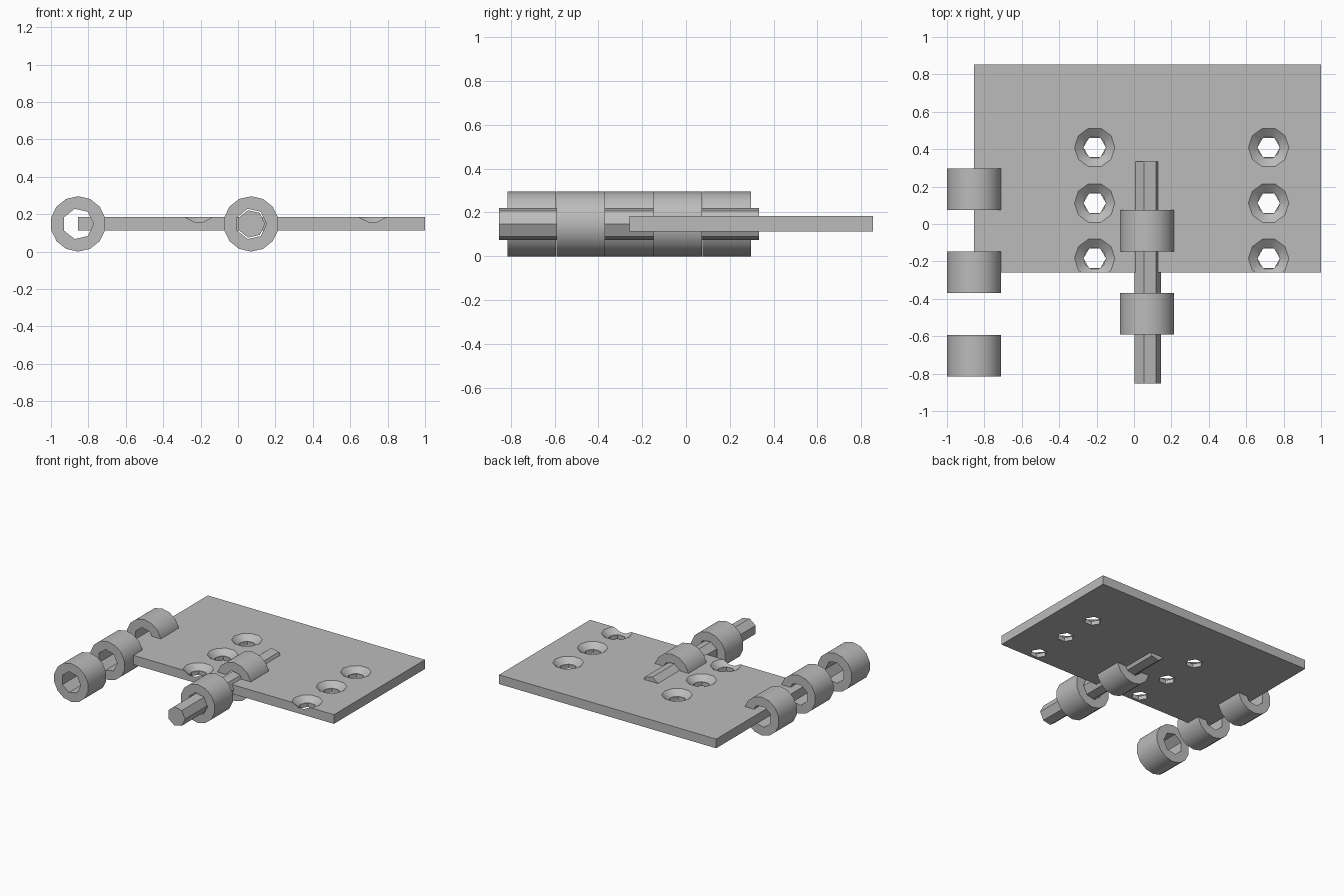
import bpy, bmesh
from math import pi, cos, sin, radians

cube = bpy.data.objects.get("Cube")
if cube:
    bpy.data.objects.remove(cube, do_unlink=True)

steel = bpy.data.materials.new("grey_steel")
steel.use_nodes = True
GREY = (0.5, 0.5, 0.5, 1)
steel.diffuse_color = GREY
steel.node_tree.nodes["Principled BSDF"].inputs["Base Color"].default_value = GREY


def finish(name, bm):
    bmesh.ops.recalc_face_normals(bm, faces=bm.faces)
    mesh = bpy.data.meshes.new(name)
    bm.to_mesh(mesh)
    bm.free()
    mesh.materials.append(steel)
    obj = bpy.data.objects.new(name, mesh)
    bpy.context.collection.objects.link(obj)
    return obj


def prism(name, sides, rings, centre, axis="y", phase=0):
    """Closed polygonal solid through (radius, position) rings along y or z."""
    bm = bmesh.new()
    loops = []
    for r, p in rings:
        loop = []
        for i in range(sides):
            a = phase + 2 * pi * i / sides
            u, v = centre[0] + r * cos(a), centre[1] + r * sin(a)
            loop.append(bm.verts.new((u, p, v) if axis == "y" else (u, v, p)))
        loops.append(loop)
    for low, high in zip(loops, loops[1:]):
        for i in range(sides):
            j = (i + 1) % sides
            bm.faces.new((low[i], low[j], high[j], high[i]))
    bm.faces.new(loops[0])
    bm.faces.new(loops[-1])
    return finish(name, bm)


def cut(obj, cutter):
    mod = obj.modifiers.new("cut", "BOOLEAN")
    mod.operation = "DIFFERENCE"
    mod.solver = "EXACT"
    mod.object = cutter
    bpy.context.view_layer.objects.active = obj
    bpy.ops.object.modifier_apply(modifier=mod.name)
    bpy.data.objects.remove(cutter, do_unlink=True)


def smooth(obj):
    bpy.ops.object.select_all(action="DESELECT")
    obj.select_set(True)
    bpy.context.view_layer.objects.active = obj
    bpy.ops.object.shade_smooth_by_angle(angle=radians(30))


AXIS_Z = 0.148
TOP, BOTTOM = 0.184, 0.113
LEAF_X, PIN_X = -0.855, 0.07
KNUCKLE = 0.222

# flat leaf with countersunk screw holes
bm = bmesh.new()
bmesh.ops.create_cube(bm, size=1)
for v in bm.verts:
    v.co.x = 1.0 if v.co.x > 0 else LEAF_X
    v.co.y = 0.853 if v.co.y > 0 else -0.258
    v.co.z = TOP if v.co.z > 0 else BOTTOM
leaf = finish("hinge_leaf", bm)
for x in (-0.21, 0.72):
    for y in (0.409, 0.112, -0.184):
        cut(leaf, prism("sink_cutter", 10, [(0.06, TOP - 0.04), (0.12, TOP + 0.01)], (x, y), "z"))
        cut(leaf, prism("shaft_cutter", 6, [(0.06, 0), (0.06, 0.3)], (x, y), "z"))
smooth(leaf)

# barrel knuckles, each with a seven-sided bore
for side, x, starts in (("outer", LEAF_X, (0.075, -0.37, -0.815)),
                        ("pinned", PIN_X, (-0.148, -0.592))):
    for n, y in enumerate(starts, 1):
        ring = prism(f"{side}_knuckle_{n}", 14, [(0.148, y), (0.148, y + KNUCKLE)],
                     (x, AXIS_Z), phase=pi / 14)
        cut(ring, prism("bore_cutter", 7, [(0.083, y - 0.1), (0.083, y + KNUCKLE + 0.1)],
                        (x, AXIS_Z)))
        smooth(ring)

# hinge pin
prism("hinge_pin", 7, [(0.075, -0.853), (0.075, 0.333)], (PIN_X, AXIS_Z))
